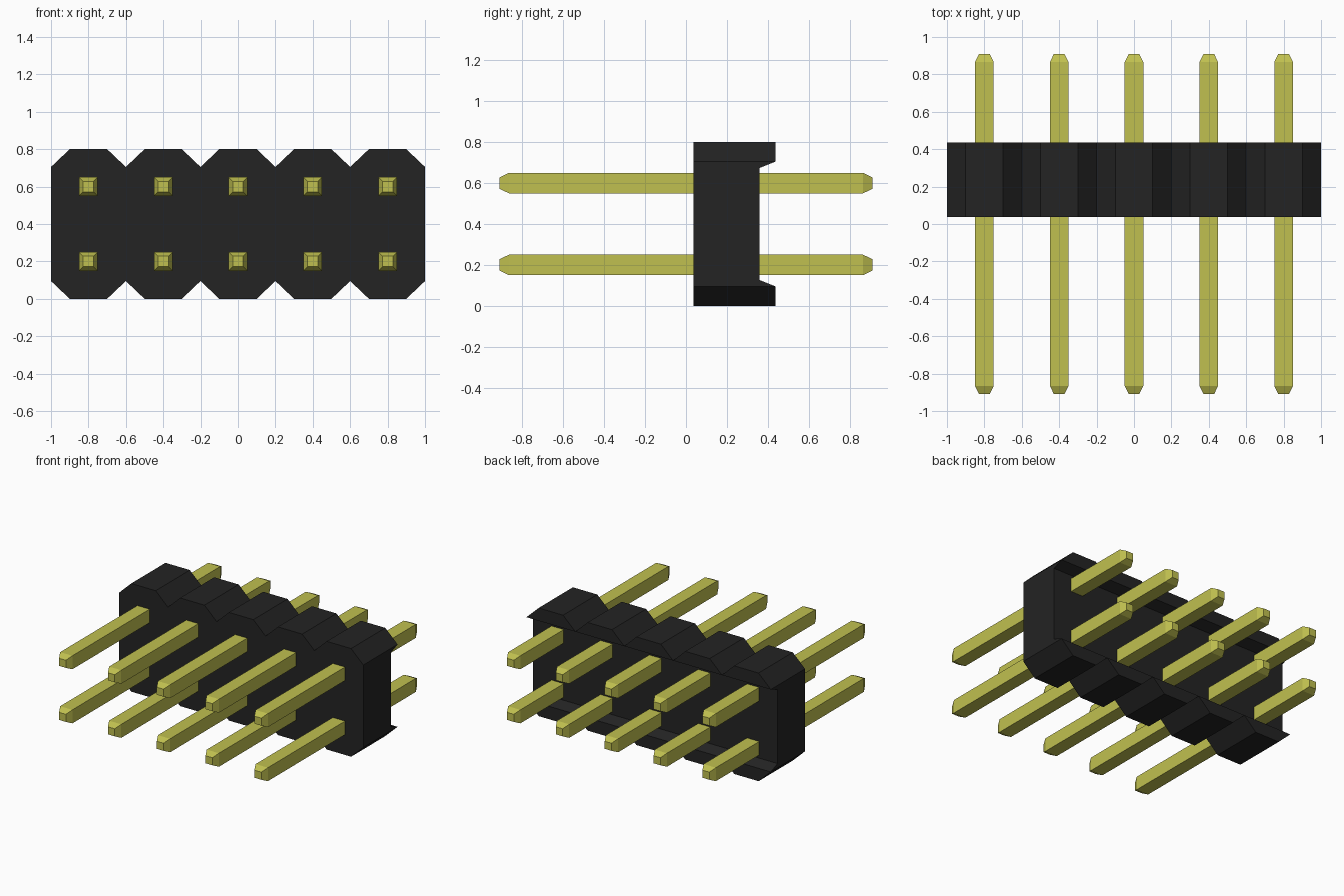
import bpy
import bmesh

cube = bpy.data.objects.get("Cube")
if cube:
    bpy.data.objects.remove(cube, do_unlink=True)


def make_material(name, rgb):
    mat = bpy.data.materials.new(name)
    mat.use_nodes = True
    mat.diffuse_color = (*rgb, 1)
    bsdf = next(n for n in mat.node_tree.nodes if n.type == "BSDF_PRINCIPLED")
    bsdf.inputs["Base Color"].default_value = (*rgb, 1)
    return mat


def loft(name, rings, mat):
    """Closed solid through matching rings of points."""
    bm = bmesh.new()
    loops = [[bm.verts.new(p) for p in ring] for ring in rings]
    count = len(loops[0])
    bm.faces.new(loops[0])
    bm.faces.new(loops[-1])
    for a, b in zip(loops, loops[1:]):
        for i in range(count):
            j = (i + 1) % count
            bm.faces.new((a[i], a[j], b[j], b[i]))
    bmesh.ops.recalc_face_normals(bm, faces=bm.faces)
    mesh = bpy.data.meshes.new(name)
    bm.to_mesh(mesh)
    bm.free()
    mesh.materials.append(mat)
    obj = bpy.data.objects.new(name, mesh)
    bpy.context.scene.collection.objects.link(obj)
    return obj


black = make_material("black plastic", (0.017, 0.017, 0.017))
gold = make_material("yellow metal", (0.53, 0.53, 0.08))

PITCH, COLUMNS, HEIGHT, CHAMFER = 0.4, 5, 0.8, 0.095
FRONT, BACK, FLOOR = 0.037, 0.437, 0.358
columns = [(i - (COLUMNS - 1) / 2) * PITCH for i in range(COLUMNS)]

# Housing: row of chamfered cells, outline extruded front to back
lower = [(-1, CHAMFER)]
for x in columns:
    lower += [(x - 0.1, 0), (x + 0.1, 0), (x + PITCH / 2, CHAMFER)]
outline = lower + [(x, HEIGHT - z) for x, z in reversed(lower)]
housing = loft("housing", [[(x, y, z) for x, z in outline] for y in (FRONT, BACK)], black)

# Tapered channel along the back of the housing
channel = [(FLOOR, 0.127), (BACK + 0.04, 0.079), (BACK + 0.04, 0.721), (FLOOR, 0.673)]
cutter = loft("channel_cutter", [[(x, y, z) for y, z in channel] for x in (-1.1, 1.1)], black)
cutter.hide_render = True
cut = housing.modifiers.new("channel", "BOOLEAN")
cut.operation = "DIFFERENCE"
cut.solver = "EXACT"
cut.object = cutter
bpy.context.view_layer.objects.active = housing
bpy.ops.object.modifier_apply(modifier=cut.name)
bpy.data.objects.remove(cutter, do_unlink=True)

# Square pins with tapered ends
stations = [(-0.91, 0.028), (-0.865, 0.05), (0.865, 0.05), (0.91, 0.028)]
corners = [(-1, -1), (1, -1), (1, 1), (-1, 1)]
for row, z in (("lower", 0.2), ("upper", 0.6)):
    for n, x in enumerate(columns, 1):
        rings = [[(x + r * u, y, z + r * v) for u, v in corners] for y, r in stations]
        loft(f"{row}_pin_{n}", rings, gold)
